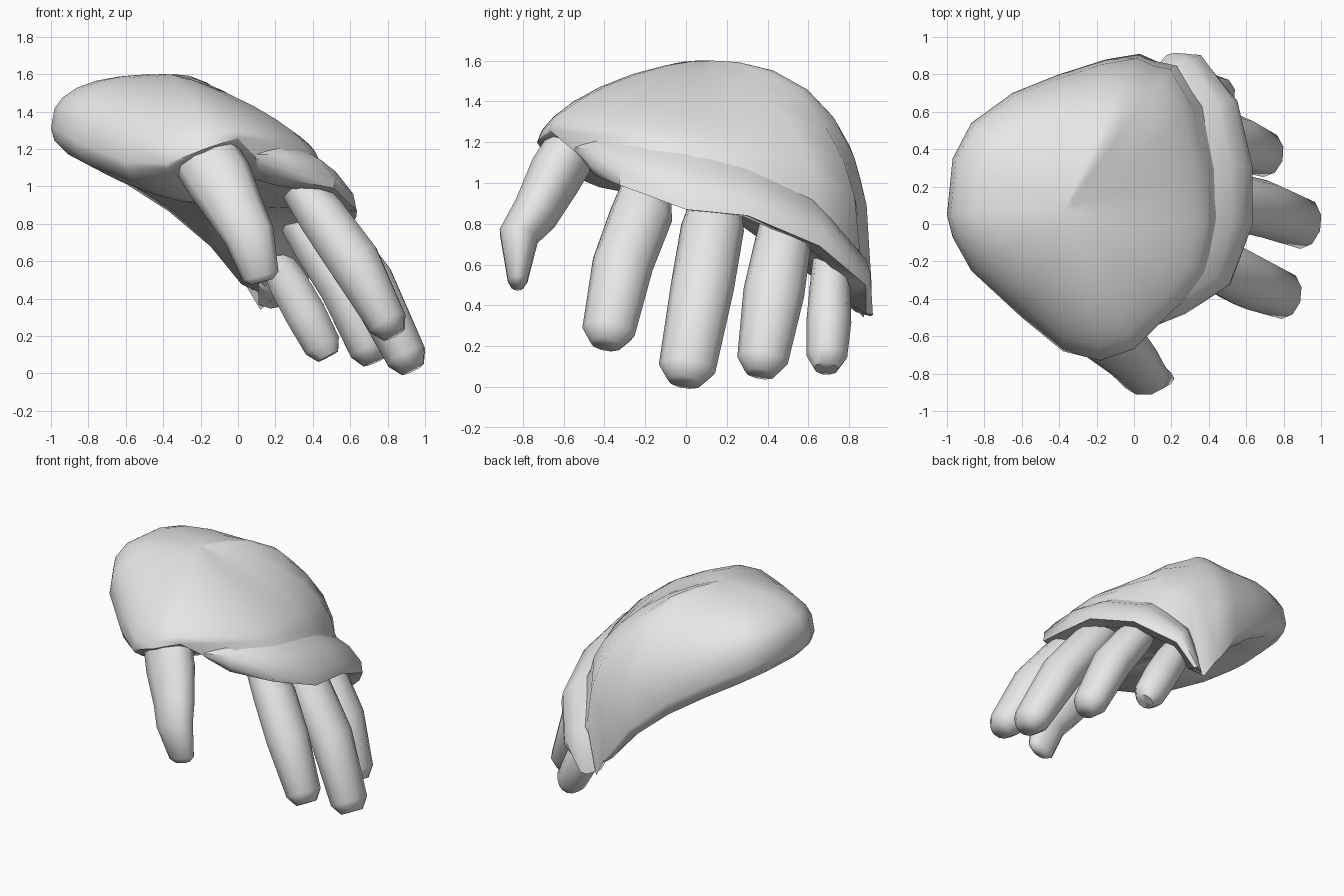
import bpy, math
from mathutils import Vector as V

if "Cube" in bpy.data.objects:
    bpy.data.objects.remove(bpy.data.objects["Cube"])

grey = bpy.data.materials.new("plain grey")
grey.diffuse_color = (0.8, 0.8, 0.8, 1)
grey.use_nodes = True
grey.node_tree.nodes["Principled BSDF"].inputs["Base Color"].default_value = grey.diffuse_color


def make(name, verts, faces, angle):
    me = bpy.data.meshes.new(name)
    me.from_pydata([tuple(v) for v in verts], [], faces)
    ob = bpy.data.objects.new(name, me)
    bpy.context.collection.objects.link(ob)
    me.materials.append(grey)
    bpy.ops.object.select_all(action='DESELECT')
    ob.select_set(True)
    bpy.context.view_layer.objects.active = ob
    bpy.ops.object.mode_set(mode='EDIT')
    bpy.ops.mesh.select_all(action='SELECT')
    bpy.ops.mesh.normals_make_consistent(inside=False)
    bpy.ops.object.mode_set(mode='OBJECT')
    bpy.ops.object.shade_smooth_by_angle(angle=math.radians(angle))
    return ob


def loft(name, rings, angle):
    """Join equal closed rings and cap both ends."""
    n = len(rings[0])
    verts = [p for r in rings for p in r]
    faces = [(k * n + i, k * n + (i + 1) % n, (k + 1) * n + (i + 1) % n, (k + 1) * n + i)
             for k in range(len(rings) - 1) for i in range(n)]
    for k in (0, len(rings) - 1):
        c = sum(rings[k], V()) / n
        verts.append(c)
        faces += [(k * n + i, k * n + (i + 1) % n, len(verts) - 1) for i in range(n)]
    return make(name, verts, faces, angle)


# Knuckle stations: edge of the back plate, dome roundness, lower edge of the cuff
front = [
    ((.22, -.45, 1.24), 1.4, (.24, -.44, 1.04)),
    ((.36, -.25, 1.22), 1.3, (.50, -.32, .99)),
    ((.41, 0, 1.19), 1.25, (.62, 0, .87)),
    ((.40, .30, 1.11), 1.35, (.62, .30, .84)),
    ((.34, .63, .95), 1.7, (.54, .65, .69)),
    ((.21, .85, .69), 2.1, (.36, .87, .50)),
    ((.12, .87, .34), 2.7, (.21, .87, .36)),
]
# Rim of the back plate around the little finger side, wrist and thumb side
# (x, y, z, roundness, how far the edge rolls under)
side = [
    (.03, .91, .45, 2.55, .04), (-.15, .88, .67, 2.3, .08), (-.40, .80, .88, 2.2, .10),
    (-.65, .70, 1.04, 2.3, .10), (-.87, .54, 1.16, 2.5, .09), (-.97, .35, 1.21, 2.6, .09),
    (-1, .05, 1.22, 2.6, .09), (-.97, -.07, 1.21, 2.6, .09), (-.87, -.25, 1.16, 2.4, .08),
    (-.60, -.50, 1.06, 2.0, .07), (-.38, -.68, 1.09, 1.7, .03), (-.18, -.73, 1.20, 1.6, 0),
    (0, -.67, 1.26, 1.5, 0),
]

# Back of the hand: dome over the rim, closed by a softly padded palm below
rim = [(V(a), p) for a, p, c in front] + [(V((x, y, z + k)), p) for x, y, z, p, k in side]
top = V((-.37, .08, 1.6))
rings = []
for r in (.06, .22, .42, .62, .78, .90, .97, 1):
    ring = []
    for q, p in rim:
        v = top.lerp(q, r)
        v.z = q.z + (top.z - q.z) * (1 - r ** p) ** (1 / p)
        ring.append(v)
    rings.append(ring)
mid = V((-.12, .12, .90))
for t, drop in ((.02, 0), (.10, .02), (.32, .05), (.65, .04), (.95, 0)):
    ring = [V(c).lerp(mid, max(t, .07)) for a, p, c in front]
    for x, y, z, p, k in side:
        v = V((x, y, z)).lerp(mid, t)
        v.z += (k * .35 if t < .05 else 0) - drop * (1 if y < 0 else .7)
        ring.append(v)
    rings.append(ring)
loft("back_of_hand", rings, 50)

# Knuckle cuff: curved band tucked under the front edge of the back plate
core = V((-.1, .1, .9))
sections = []
for a, p, c in [((.04, -.58, 1.22), 0, (.10, -.42, 1.08))] + front:
    a, c = V(a), V(c)
    out = V((c.x - core.x, (c.y - core.y) * .6, 0)).normalized()
    top_in = a.lerp(core, .05)
    sections.append([
        top_in,
        a.lerp(c, .35) + out * .04,
        a.lerp(c, .72) + out * .055,
        c + out * .015,
        c.lerp(core, .15) + V((0, 0, -.01)),
        top_in.lerp(c, .5).lerp(core, .2)])
loft("knuckle_cuff", sections, 50)


def digit(name, pts, radii, across, n=10):
    """Tapered oval tube along pts with a blunt rounded tip."""
    pts = [V(p) for p in pts]
    end = (pts[-1] - pts[-2]).normalized()
    a, b = radii[-1]
    pts.append(pts[-1] + end * b * .65)
    radii = radii + [(a * .6, b * .6)]
    rings = []
    for i, p in enumerate(pts):
        d = (pts[min(i + 1, len(pts) - 1)] - pts[max(i - 1, 0)]).normalized()
        u = (V(across) - d * d.dot(V(across))).normalized()
        w = d.cross(u)
        a, b = radii[i]
        rings.append([p + u * a * math.cos(t * math.tau / n) + w * b * math.sin(t * math.tau / n)
                      for t in range(n)])
    return loft(name, rings, 60)


# Four fingers
Y = (0, 1, 0)
digit("index_finger", [(.33, -.19, 1.0), (.45, -.22, .84), (.62, -.31, .60), (.80, -.38, .27)],
      [(.12, .11), (.155, .135), (.15, .145), (.13, .11)], Y)
digit("middle_finger", [(.37, .15, .93), (.49, .13, .78), (.70, .08, .49), (.90, .005, .09)],
      [(.12, .11), (.155, .13), (.155, .14), (.14, .115)], Y)
digit("ring_finger", [(.30, .48, .84), (.41, .47, .68), (.56, .43, .46), (.70, .375, .13)],
      [(.11, .10), (.14, .12), (.15, .13), (.125, .11)], Y)
digit("little_finger", [(.19, .71, .62), (.27, .705, .48), (.36, .70, .32), (.45, .69, .15)],
      [(.09, .09), (.10, .11), (.11, .115), (.10, .105)], Y)

# Thumb
digit("thumb", [(-.20, -.54, 1.20), (-.10, -.64, 1.04), (0, -.74, .85), (.06, -.82, .74), (.12, -.825, .52)],
      [(.18, .13), (.18, .135), (.15, .115), (.135, .10), (.10, .05)], (1, 0, .4))
